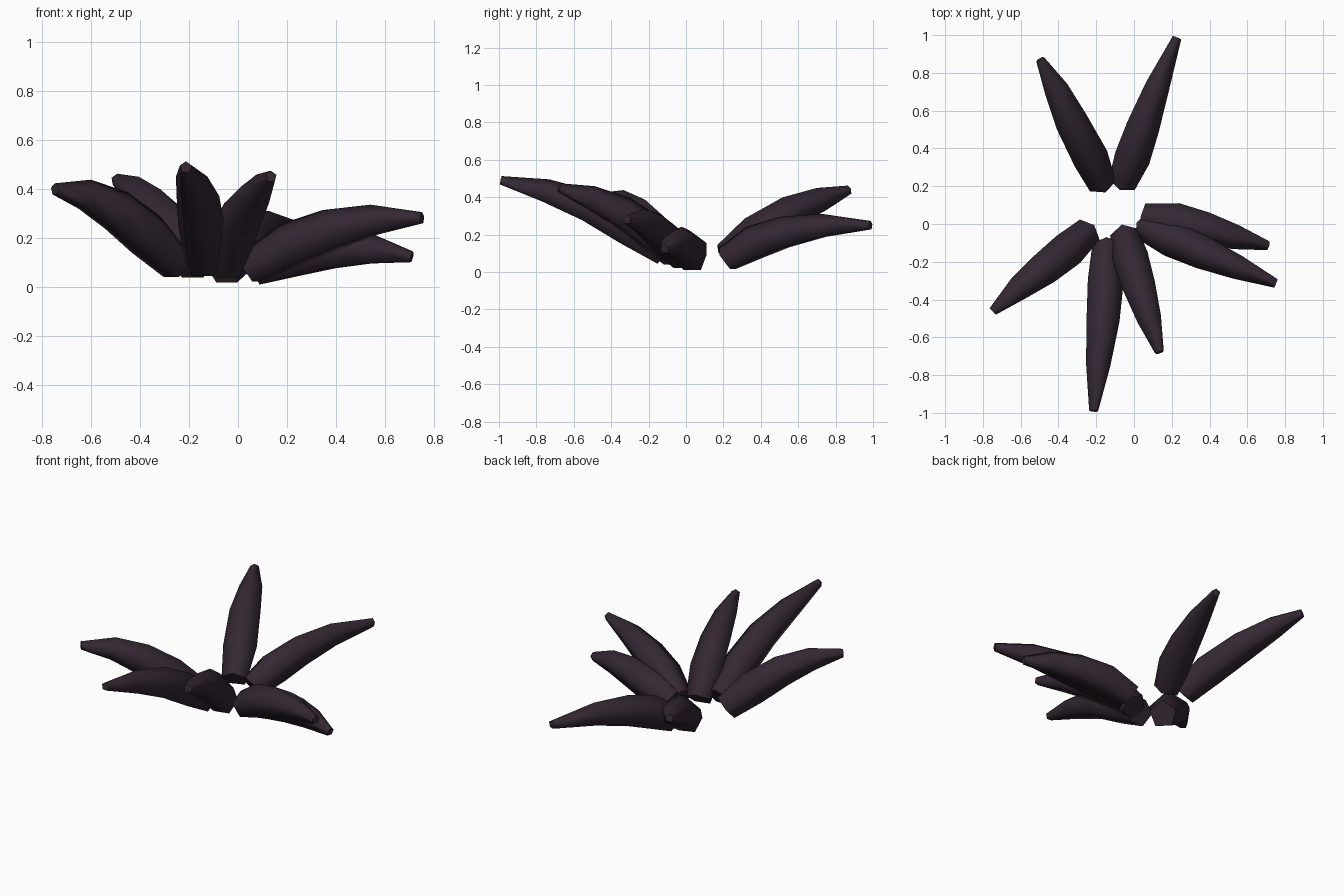
import bpy, bmesh, math
from mathutils import Vector

if "Cube" in bpy.data.objects:
    bpy.data.objects.remove(bpy.data.objects["Cube"])

mat = bpy.data.materials.new("dark plum")
mat.diffuse_color = (0.034, 0.020, 0.033, 1)
mat.use_nodes = True
mat.node_tree.nodes["Principled BSDF"].inputs["Base Color"].default_value = mat.diffuse_color

SIDES = 5
RADII = [0.078, 0.1, 0.092, 0.068, 0.025]

# Centre line of each leaf, from the base to the tip
LEAVES = {
    "back_left_leaf": [(-.17, .215, .085), (-.235, .36, .2), (-.335, .55, .315), (-.415, .72, .385), (-.497, .872, .438)],
    "back_right_leaf": [(-.06, .22, .07), (-.005, .36, .15), (.05, .52, .205), (.125, .73, .243), (.228, .987, .248)],
    "right_leaf": [(.065, .035, .068), (.23, .015, .125), (.38, -.025, .15), (.54, -.07, .15), (.71, -.115, .12)],
    "right_front_leaf": [(.05, -.01, .075), (.21, -.085, .165), (.37, -.155, .225), (.55, -.23, .268), (.752, -.315, .28)],
    "front_right_leaf": [(-.05, -.06, .08), (-.015, -.19, .21), (.03, -.34, .315), (.083, -.51, .395), (.135, -.68, .45)],
    "front_leaf": [(-.145, -.115, .095), (-.15, -.31, .225), (-.165, -.52, .345), (-.19, -.75, .43), (-.214, -.99, .488)],
    "left_leaf": [(-.245, -.04, .09), (-.36, -.145, .205), (-.485, -.245, .305), (-.615, -.345, .372), (-.748, -.463, .398)],
}


def tangent(p, i):
    if i == 0:
        return 2 * (p[1] - p[0]) - (p[2] - p[0]) / 2
    if i == len(p) - 1:
        return 2 * (p[i] - p[i - 1]) - (p[i] - p[i - 2]) / 2
    return p[i + 1] - p[i - 1]


def leaf(name, points):
    p = [Vector(c) for c in points]
    bm = bmesh.new()
    rings = []
    for i, c in enumerate(p):
        t = tangent(p, i).normalized()
        side = t.cross(Vector((0, 0, 1))).normalized()
        up = side.cross(t)
        rings.append([bm.verts.new(c + RADII[i] * (side * math.sin(a) + up * math.cos(a)))
                      for a in (math.tau * k / SIDES for k in range(SIDES))])
    # Smooth sides
    for a, b in zip(rings, rings[1:]):
        for k in range(SIDES):
            n = (k + 1) % SIDES
            bm.faces.new((a[k], a[n], b[n], b[k])).smooth = True
    # Flat ends
    for end in (rings[0], rings[-1]):
        face = bm.faces.new(end)
        for e in face.edges:
            e.smooth = False
    bmesh.ops.recalc_face_normals(bm, faces=bm.faces)
    me = bpy.data.meshes.new(name)
    bm.to_mesh(me)
    bm.free()
    me.materials.append(mat)
    bpy.context.collection.objects.link(bpy.data.objects.new(name, me))


for leaf_name, path in LEAVES.items():
    leaf(leaf_name, path)
